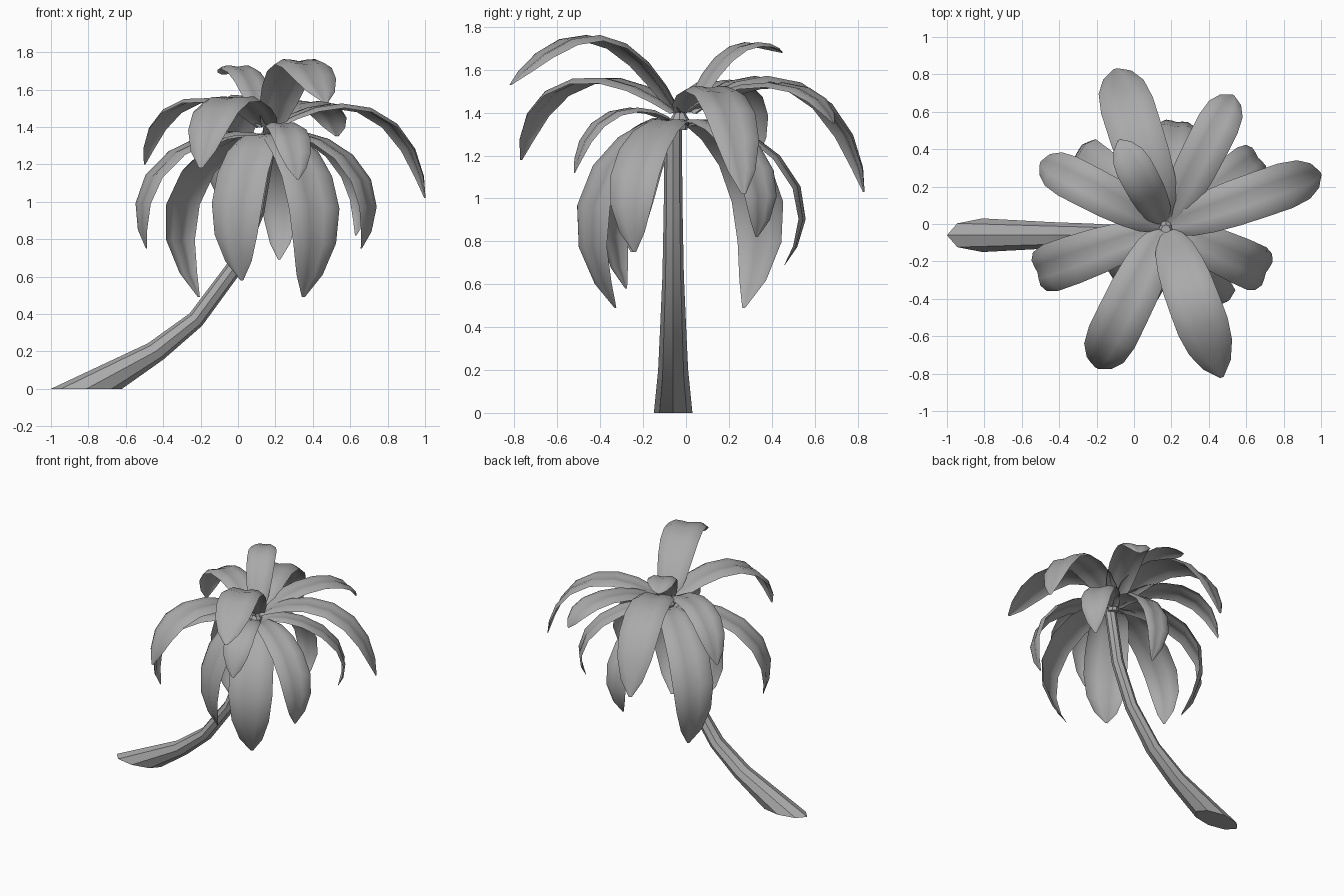
import bpy
import bmesh
from math import cos, sin, pi
from mathutils import Vector

cube = bpy.data.objects.get("Cube")
if cube:
    bpy.data.objects.remove(cube)

grey = bpy.data.materials.new("plain grey")
grey.use_nodes = True
grey.diffuse_color = (0.4, 0.4, 0.4, 1)
grey.node_tree.nodes["Principled BSDF"].inputs["Base Color"].default_value = (0.4, 0.4, 0.4, 1)


def loft(name, rings, closed):
    """Skin a list of equal-length point rows into one object."""
    bm = bmesh.new()
    rows = [[bm.verts.new(p) for p in ring] for ring in rings]
    n = len(rows[0])
    for a, b in zip(rows, rows[1:]):
        for i in range(n if closed else n - 1):
            j = (i + 1) % n
            bm.faces.new((a[i], a[j], b[j], b[i]))
    if closed:
        bm.faces.new(rows[0][::-1])
        bm.faces.new(rows[-1])
    mesh = bpy.data.meshes.new(name)
    bm.to_mesh(mesh)
    bm.free()
    mesh.materials.append(grey)
    obj = bpy.data.objects.new(name, mesh)
    bpy.context.collection.objects.link(obj)
    bpy.ops.object.select_all(action='DESELECT')
    obj.select_set(True)
    bpy.context.view_layer.objects.active = obj
    bpy.ops.object.shade_smooth_by_angle(angle=pi / 5)


# Trunk: eight-sided, leaning, cut level at the ground
# each station: x, z, radius in the lean plane, radius across, lean of the section
stations = [(-0.81, 0, 0.19, 0.09, 0), (-0.44, 0.2, 0.06, 0.07, 0.8),
            (-0.225, 0.37, 0.047, 0.062, 0.8), (-0.025, 0.64, 0.044, 0.05, 0.6),
            (0.1, 0.95, 0.042, 0.044, 0.35), (0.17, 1.36, 0.04, 0.04, 0.1)]
rings = []
for x, z, ra, rb, lean in stations:
    ring = []
    for k in range(8):
        a = k * pi / 4
        ring.append((x + ra * cos(a) * cos(lean), -0.06 + rb * sin(a),
                     z - ra * cos(a) * sin(lean)))
    rings.append(ring)
loft("trunk", rings, True)

# Leaf outlines (position along, share of full width) and shallow gull-shaped section
WIDE_BASE = [(0, 0.45), (0.1, 0.75), (0.22, 0.9), (0.36, 0.98), (0.52, 1), (0.68, 1),
             (0.82, 0.87), (0.93, 0.55), (1, 0.08)]
NARROW_BASE = [(0, 0.35), (0.1, 0.6), (0.22, 0.8), (0.36, 0.93), (0.52, 1), (0.68, 1),
               (0.82, 0.85), (0.93, 0.52), (1, 0.06)]
HALF = [(0.3, 0.055), (0.65, 0.08), (1, -0.12)]
SECTION = [(-s, h) for s, h in reversed(HALF)] + [(0, 0)] + HALF


def leaf(name, outline, base_z, tip, rise, bend_z, bend_r, width):
    tip = Vector(tip)
    base = Vector((0.17, -0.015, base_z))
    out = Vector((tip.x - base.x, tip.y - base.y, 0))
    base += out.normalized() * 0.03
    c1 = base + out * 0.32
    c1.z = rise
    c2 = base + out * bend_r
    c2.z = bend_z
    side = Vector((-out.y, out.x, 0)).normalized()
    rows = []
    for t, w in outline:
        u = 1 - t
        p = base * u**3 + c1 * (3 * u * u * t) + c2 * (3 * u * t * t) + tip * t**3
        d = (c1 - base) * u * u + (c2 - c1) * (2 * u * t) + (tip - c2) * t * t
        up = d.cross(side).normalized()
        half = w * width / 2
        rows.append([p + side * (s * half) + up * (h * half) for s, h in SECTION])
    loft(name, rows, False)


# Leaves: tip, rise height, bend height, bend reach, width
ARCHING = {
    "back": ((-0.1, 0.83, 1.03), 1.69, 1.6, 0.85, 0.29),
    "left": ((1, 0.27, 1.02), 1.59, 1.6, 0.85, 0.25),
    "front_right": ((-0.2, -0.77, 1.18), 1.62, 1.66, 0.87, 0.27),
    "right": ((-0.5, 0.33, 1.2), 1.62, 1.63, 0.87, 0.23),
    "back_left": ((0.53, 0.69, 1.35), 1.57, 1.6, 0.85, 0.23),
    "high_front": ((0.47, -0.82, 1.53), 1.84, 1.85, 0.6, 0.28),
    "high_back": ((-0.08, 0.45, 1.68), 1.73, 1.77, 0.6, 0.2),
}
DROOPING = {
    "front_small": ((0.32, -0.52, 1.12), 1.48, 1.44, 0.85, 0.21),
    "left": ((0.66, -0.24, 0.75), 1.45, 1.2, 1.35, 0.25),
    "front_left": ((0.35, -0.33, 0.49), 1.45, 1.05, 2.1, 0.31),
    "front": ((0.02, -0.28, 0.58), 1.45, 1.05, 1.75, 0.31),
    "back_right": ((-0.21, 0.27, 0.49), 1.45, 1.1, 1.88, 0.3),
    "right": ((-0.49, -0.25, 0.75), 1.45, 1.25, 1.22, 0.26),
    "back": ((0.22, 0.46, 0.69), 1.45, 1.1, 1.58, 0.21),
    "back_left": ((0.63, 0.33, 0.82), 1.45, 1.2, 1.3, 0.22),
}
for kind, group, outline, base_z in (("arching", ARCHING, WIDE_BASE, 1.4),
                                     ("drooping", DROOPING, NARROW_BASE, 1.34)):
    for place, shape in group.items():
        leaf(f"{kind}_leaf_{place}", outline, base_z, *shape)

# Crown bud tucked between the leaf bases
bud = [[(0.17 + r * cos(k * pi / 4), -0.03 + r * sin(k * pi / 4), z) for k in range(8)]
       for r, z in ((0.035, 1.32), (0.05, 1.36), (0.025, 1.4))]
loft("crown_bud", bud, True)
